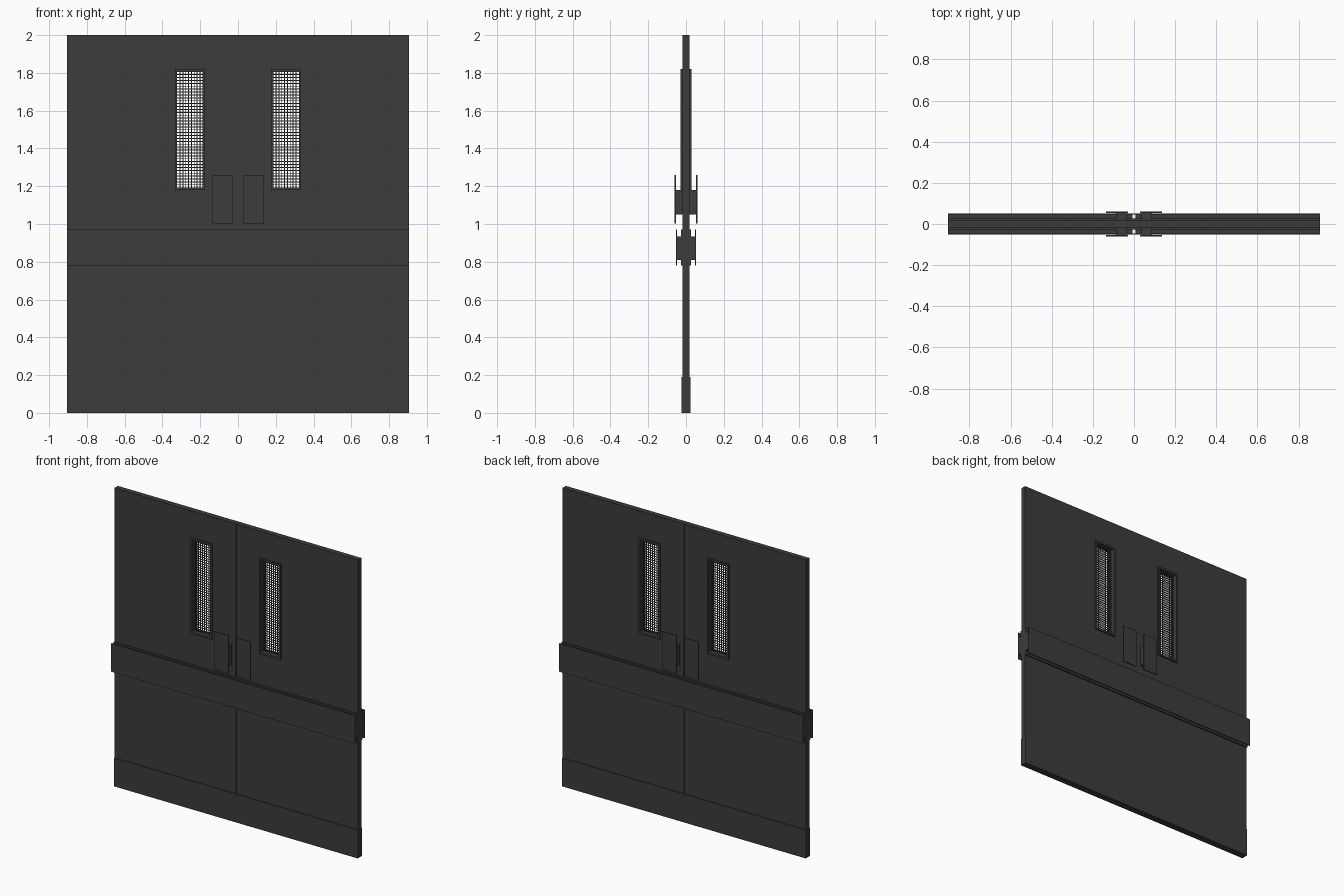
import bpy, bmesh

if "Cube" in bpy.data.objects:
    bpy.data.objects.remove(bpy.data.objects["Cube"])

dark = bpy.data.materials.new("dark_paint")
dark.diffuse_color = (0.045, 0.045, 0.045, 1)
dark.use_nodes = True
dark.node_tree.nodes["Principled BSDF"].inputs["Base Color"].default_value = dark.diffuse_color


def finish(name, bm, mirror_y=False):
    """Make an object and mirror it to the other leaf (and the back face)."""
    bmesh.ops.recalc_face_normals(bm, faces=bm.faces)
    me = bpy.data.meshes.new(name)
    bm.to_mesh(me)
    bm.free()
    me.materials.append(dark)
    ob = bpy.data.objects.new(name, me)
    bpy.context.collection.objects.link(ob)
    m = ob.modifiers.new("mirror", 'MIRROR')
    m.use_axis = (True, mirror_y, False)
    m.use_mirror_merge = False
    return ob


def add_box(bm, x, y, z):
    vs = bmesh.ops.create_cube(bm, size=1)["verts"]
    for v in vs:
        v.co = [a + (c + 0.5) * (b - a) for c, (a, b) in zip(v.co, (x, y, z))]


def box(name, x, y, z, mirror_y=True):
    bm = bmesh.new()
    add_box(bm, x, y, z)
    return finish(name, bm, mirror_y)


def ring(name, outer, inner, y):
    """Rectangular slab with a rectangular through-hole."""
    bm = bmesh.new()
    loops = []
    for x0, x1, z0, z1 in (outer, inner):
        for yy in (-y, y):
            loops.append([bm.verts.new((px, yy, pz)) for px, pz in
                          ((x0, z0), (x1, z0), (x1, z1), (x0, z1))])
    of, ob, nf, nb = loops
    for a, b in ((of, nf), (nf, nb), (nb, ob), (ob, of)):
        for i in range(4):
            j = (i + 1) % 4
            bm.faces.new((a[i], a[j], b[j], b[i]))
    return finish(name, bm)


# Door leaves with window openings
GLASS = (0.187, 0.322, 1.192, 1.806)
FRAME = (0.175, 0.334, 1.18, 1.82)
ring("door_leaf", (0.0005, 0.905, 0, 2), (0.18, 0.329, 1.185, 1.815), 0.018)
ring("window_frame", FRAME, GLASS, 0.028)

# Wire mesh in the windows
bm = bmesh.new()
x0, x1, z0, z1 = GLASS
nx, nz, r = 9, 40, 0.0022
for i in range(1, nx):
    c = x0 + (x1 - x0) * i / nx
    add_box(bm, (c - r, c + r), (-r, r), (z0, z1))
for i in range(1, nz):
    c = z0 + (z1 - z0) * i / nz
    add_box(bm, (x0, x1), (-r, r), (c - r, c + r))
finish("window_mesh", bm)

# Kick plates at the foot
box("kick_plate", (0.0005, 0.905), (-0.023, -0.017), (0, 0.19))

# Crash rail: backing strip, spacer block and outer board
box("rail_backing", (0.0005, 0.905), (-0.027, -0.017), (0.78, 0.97))
box("rail_spacer", (0.008, 0.905), (-0.048, -0.026), (0.81, 0.935))
box("rail_board", (0, 0.905), (-0.052, -0.047), (0.78, 0.97))

# Push plates on stand-off blocks
box("push_plate", (0.03, 0.136), (-0.06, -0.054), (1.003, 1.26))
box("push_plate_standoff", (0.036, 0.088), (-0.055, -0.017), (1.05, 1.18))
